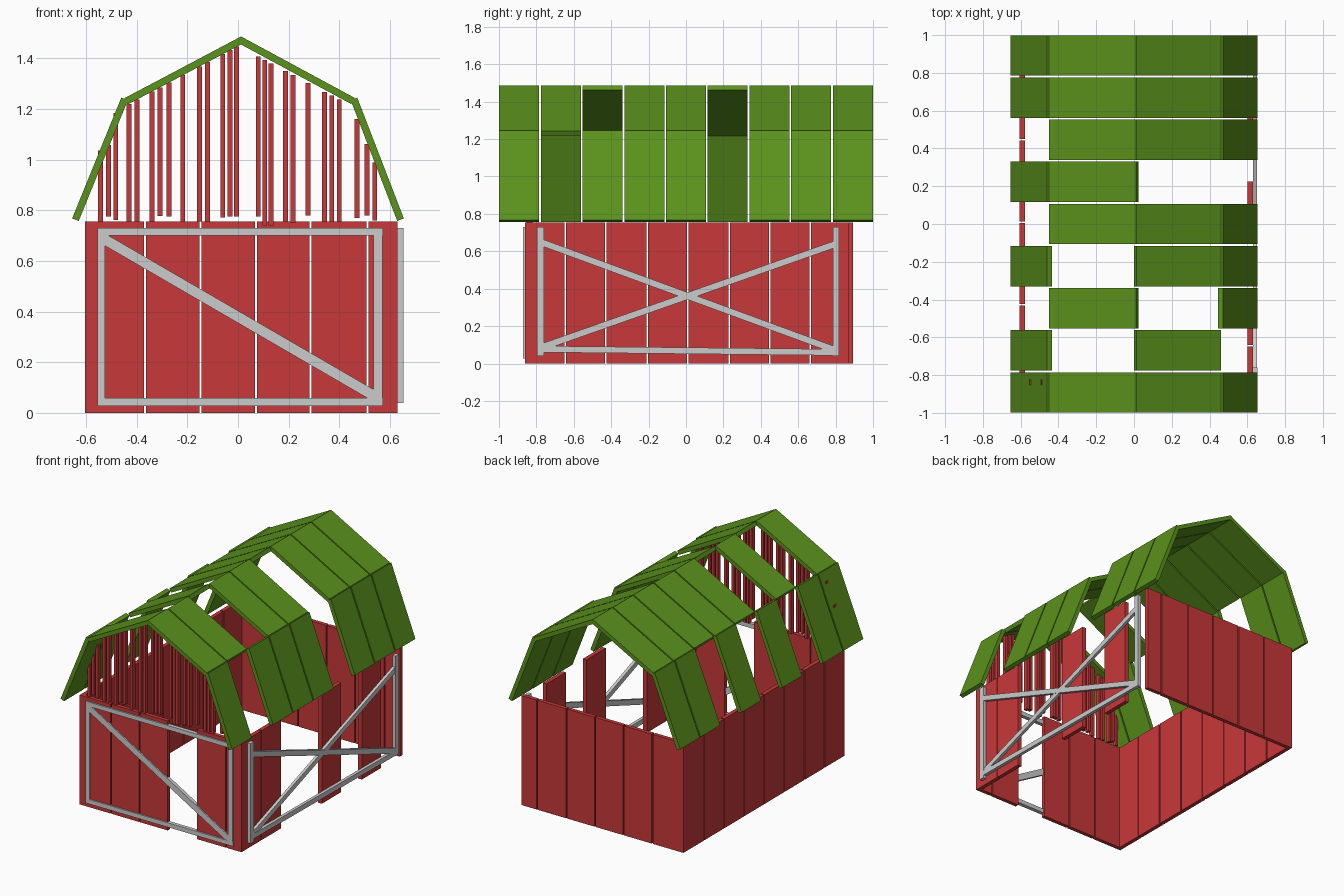
import bpy, bmesh
from mathutils import Vector

if "Cube" in bpy.data.objects:
    bpy.data.objects.remove(bpy.data.objects["Cube"])


def material(name, rgb):
    m = bpy.data.materials.new(name)
    m.diffuse_color = (*rgb, 1)
    m.use_nodes = True
    m.node_tree.nodes["Principled BSDF"].inputs["Base Color"].default_value = m.diffuse_color
    return m


RED = material("barn_red", (0.58, 0.04, 0.042))
GREEN = material("roof_green", (0.105, 0.29, 0.012))


def bar(axis, a, b, width, d0, d1):
    """Eight corners of a bar running a->b in the plane across axis (0=x, 1=y)."""
    a, b = Vector(a), Vector(b)
    d = (b - a).normalized()
    n = Vector((-d.y, d.x)) * width / 2
    corners = []
    for depth in (d0, d1):
        for p in (a - n, b - n, b + n, a + n):
            corners.append((depth, p.x, p.y) if axis == 0 else (p.x, depth, p.y))
    return corners


def build(name, bars, mat=None):
    """One object made of several bars."""
    bm = bmesh.new()
    for corners in bars:
        v = [bm.verts.new(c) for c in corners]
        bm.faces.new(v[0:4])
        bm.faces.new(v[4:8])
        for i in range(4):
            j = (i + 1) % 4
            bm.faces.new((v[i], v[j], v[4 + j], v[4 + i]))
    bmesh.ops.recalc_face_normals(bm, faces=bm.faces)
    mesh = bpy.data.meshes.new(name)
    bm.to_mesh(mesh)
    bm.free()
    if mat:
        mesh.materials.append(mat)
    ob = bpy.data.objects.new(name, mesh)
    bpy.context.collection.objects.link(ob)
    return ob


def planks(axis, edges, keep, d0, d1):
    """Upright wall planks between neighbouring edge positions."""
    out = []
    for i in keep:
        lo, hi = edges[i] + 0.004, edges[i + 1] - 0.004
        mid = (lo + hi) / 2
        out.append(bar(axis, (mid, 0), (mid, 0.755), hi - lo, d0, d1))
    return out


# Walls: loose planks, some missing on the front and the right side
across = [-0.609, -0.367, -0.148, 0.071, 0.287, 0.512, 0.634]
along = [-0.865, -0.645, -0.428, -0.208, 0.01, 0.23, 0.447, 0.665, 0.896]
build("front_wall", planks(1, across, (0, 1, 2, 4, 5), -0.862, -0.835), RED)
build("back_wall", planks(1, across, range(6), 0.865, 0.892), RED)
build("left_wall", planks(0, along, range(8), -0.605, -0.577), RED)
build("right_wall", planks(0, along, (0, 1, 4, 6), 0.602, 0.63), RED)

# Front trim: frame with one diagonal
F = (-0.872, -0.845)
build("front_trim", [
    bar(1, (-0.54, 0.03), (-0.54, 0.73), 0.03, *F),
    bar(1, (0.553, 0.03), (0.553, 0.73), 0.034, *F),
    bar(1, (-0.555, 0.715), (0.573, 0.715), 0.03, *F),
    bar(1, (-0.555, 0.043), (0.573, 0.043), 0.03, *F),
    bar(1, (-0.535, 0.69), (0.55, 0.06), 0.042, -0.87, -0.845),
])

# Side trim: two posts, bottom rail and a cross
S = (0.628, 0.654)
build("side_trim", [
    bar(0, (-0.778, 0.04), (-0.778, 0.73), 0.038, *S),
    bar(0, (0.802, 0.04), (0.802, 0.73), 0.034, *S),
    bar(0, (-0.778, 0.077), (0.802, 0.06), 0.034, 0.63, 0.652),
    bar(0, (-0.778, 0.65), (0.802, 0.07), 0.036, 0.63, 0.652),
    bar(0, (-0.778, 0.085), (0.802, 0.64), 0.036, 0.63, 0.65),
])


# Front gable slats, cut to follow the roof slope
def roof_height(x):
    x = abs(x)
    if x > 0.45:
        return 1.235 - (x - 0.45) * 2.46
    return 1.475 - x * 0.533


slats = [-0.543, -0.512, -0.483, -0.43, -0.399, -0.34, -0.308, -0.273, -0.218,
         -0.152, -0.12, -0.06, -0.032, -0.006, 0.08, 0.106, 0.13, 0.188, 0.217,
         0.276, 0.342, 0.37, 0.4, 0.47, 0.51, 0.54]
lows = [0.755, 0.775, 0.762, 0.755, 0.755, 0.752, 0.777, 0.775, 0.755, 0.755, 0.755,
        0.772, 0.775, 0.775, 0.775, 0.74, 0.74, 0.755, 0.75, 0.78, 0.755, 0.755,
        0.755, 0.77, 0.78, 0.76]
bars = []
for i, (x, low) in enumerate(zip(slats, lows)):
    top = roof_height(x) + (0.03 if i in (0, 2) else -0.025)
    bars.append(bar(1, (x, low), (x, top), 0.019, -0.852, -0.822))
build("gable_slats", bars, RED)

# Roof: nine board rows in four slopes, with the boards missing from each
slopes = {
    "roof_left_lower": ((-0.642, 0.763), (-0.448, 1.24), (2, 4, 6)),
    "roof_left_upper": ((-0.443, 1.23), (0.018, 1.474), (1, 3)),
    "roof_right_upper": ((0.006, 1.474), (0.454, 1.232), (2, 5)),
    "roof_right_lower": ((0.458, 1.24), (0.642, 0.763), (1, 5)),
}
pitch = 2 / 9 + 0.0008
for name, (a, b, missing) in slopes.items():
    rows = []
    for i in range(9):
        if i not in missing:
            y = (i - 4) * pitch
            rows.append(bar(1, a, b, 0.028, y - 0.107, y + 0.107))
    build(name, rows, GREEN)
